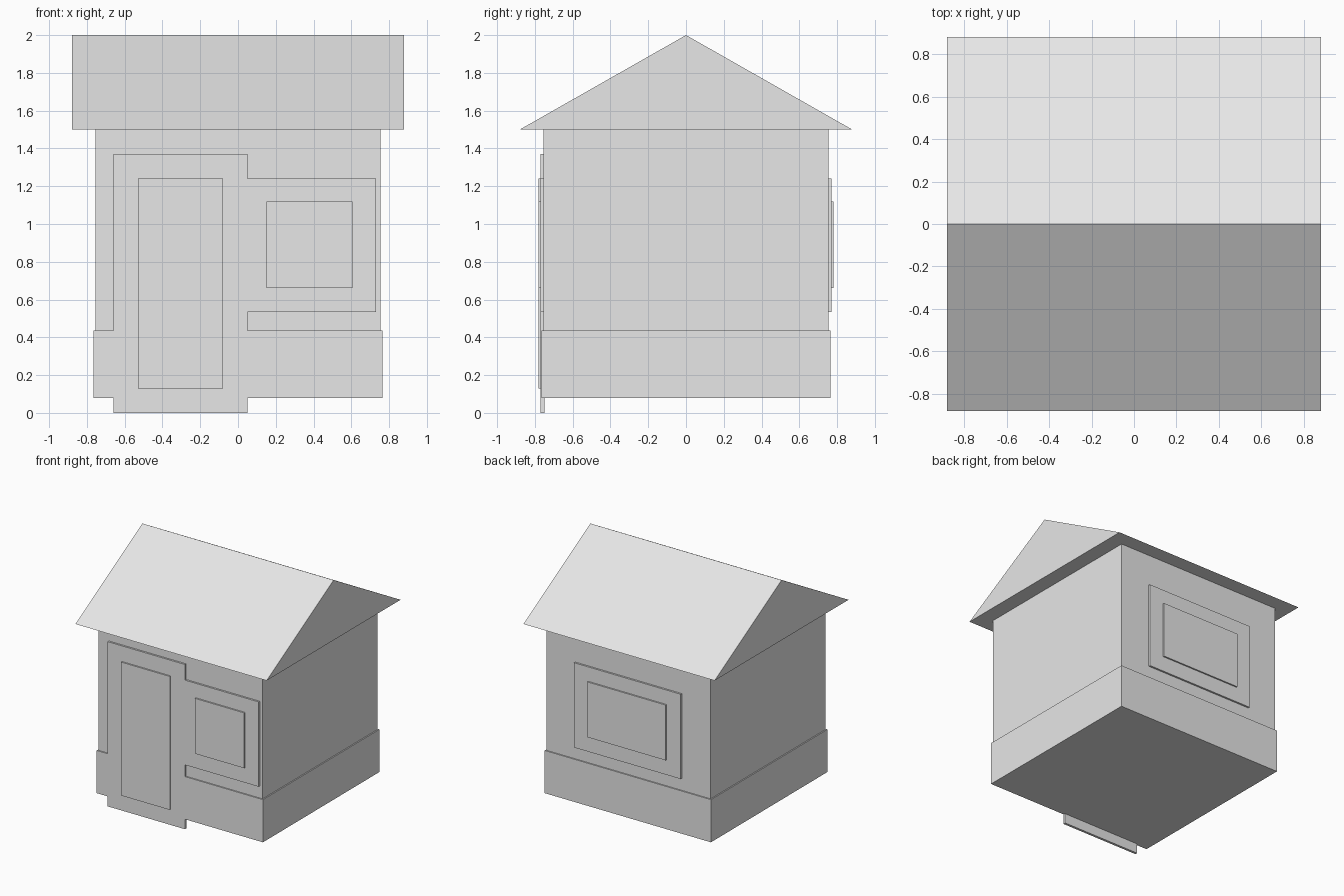
import bpy
import bmesh

old = bpy.data.objects.get("Cube")
if old:
    bpy.data.objects.remove(old, do_unlink=True)

# Single plain grey for the whole house
GREY = (0.8, 0.8, 0.8, 1.0)
grey = bpy.data.materials.new("plain_grey")
grey.use_nodes = True
grey.diffuse_color = GREY
grey.node_tree.nodes["Principled BSDF"].inputs["Base Color"].default_value = GREY


def extruded(name, profile, offset):
    """Solid made by sweeping a closed 3D profile along an offset."""
    bm = bmesh.new()
    face = bm.faces.new([bm.verts.new(p) for p in profile])
    swept = bmesh.ops.extrude_face_region(bm, geom=[face], use_keep_orig=True)
    moved = [v for v in swept["geom"] if isinstance(v, bmesh.types.BMVert)]
    bmesh.ops.translate(bm, verts=moved, vec=offset)
    bmesh.ops.recalc_face_normals(bm, faces=bm.faces)
    mesh = bpy.data.meshes.new(name)
    bm.to_mesh(mesh)
    bm.free()
    mesh.materials.append(grey)
    obj = bpy.data.objects.new(name, mesh)
    bpy.context.collection.objects.link(obj)
    return obj


def box(name, x0, x1, y0, y1, z0, z1):
    profile = [(x0, y0, z0), (x1, y0, z0), (x1, y0, z1), (x0, y0, z1)]
    return extruded(name, profile, (0, y1 - y0, 0))


WALL, BASE, ROOF = 0.755, 0.765, 0.88
FLOOR, EAVES, RIDGE = 0.08, 1.5, 2.0
INNER, FRAME, PANEL = 0.75, 0.77, 0.782

# Walls and the slightly wider plinth
box("walls", -WALL, WALL, -WALL, WALL, FLOOR + 0.01, EAVES)
box("plinth", -BASE, BASE, -BASE, BASE, FLOOR, 0.435)

# Solid gabled roof with its ridge along x
extruded("roof", [(-ROOF, -ROOF, EAVES), (-ROOF, ROOF, EAVES), (-ROOF, 0, RIDGE)],
         (2 * ROOF, 0, 0))

# Front door and its surround
box("door_frame", -0.66, 0.05, -FRAME, -INNER, 0, 1.37)
box("door", -0.53, -0.08, -PANEL, -INNER, 0.13, 1.24)

# Front window, its frame meeting the door surround
WINDOW_FRAME_Z, WINDOW_Z = (0.535, 1.24), (0.66, 1.12)
box("front_window_frame", 0.05, 0.73, -FRAME, -INNER, *WINDOW_FRAME_Z)
box("front_window", 0.15, 0.605, -PANEL, -INNER, *WINDOW_Z)

# Wide back window
box("back_window_frame", -0.49, 0.49, INNER, FRAME, *WINDOW_FRAME_Z)
box("back_window", -0.36, 0.36, INNER, PANEL, *WINDOW_Z)
